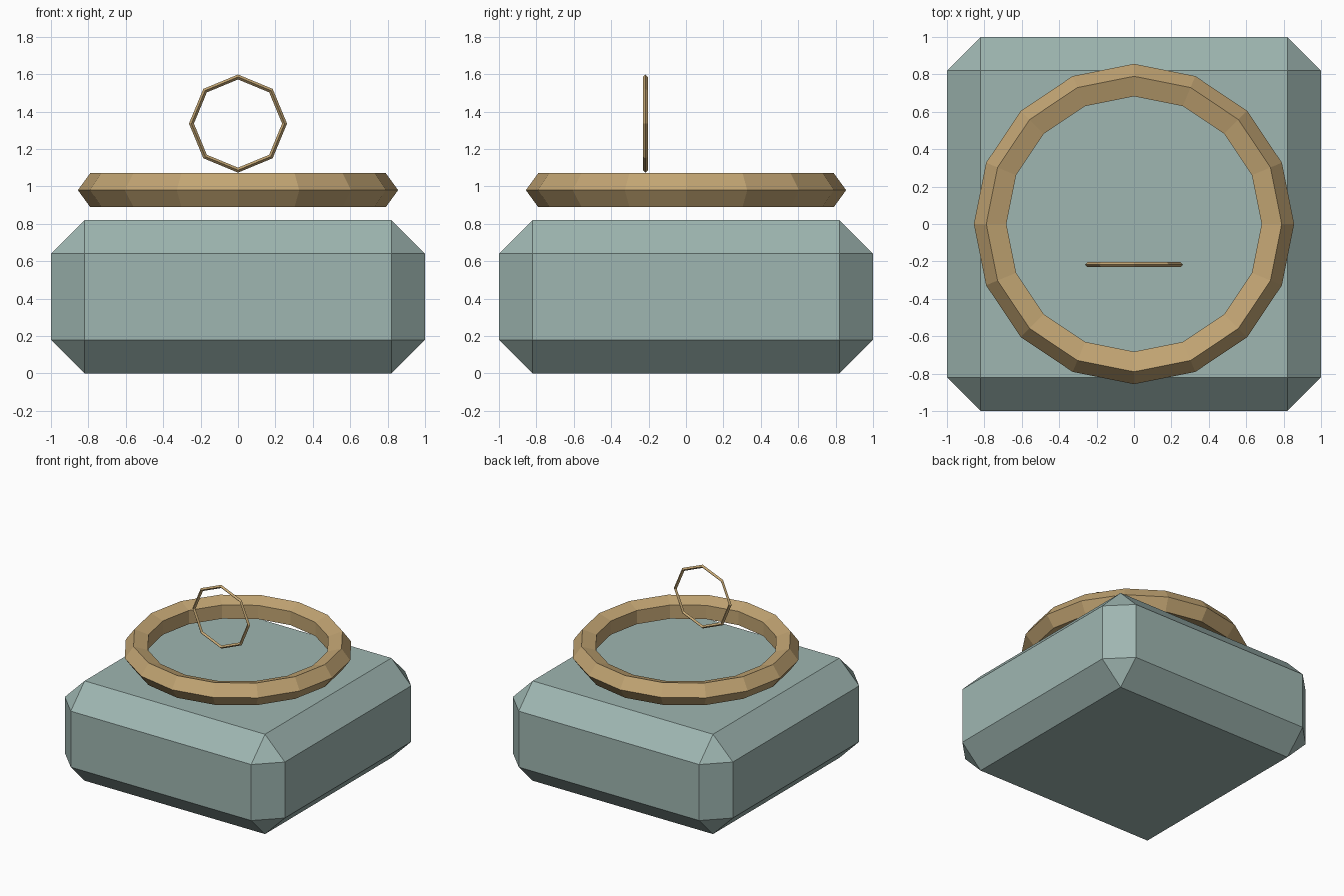
import bpy
import math

if "Cube" in bpy.data.objects:
    bpy.data.objects.remove(bpy.data.objects["Cube"])


def material(name, rgb):
    mat = bpy.data.materials.new(name)
    mat.diffuse_color = (*rgb, 1.0)
    mat.use_nodes = True
    mat.node_tree.nodes["Principled BSDF"].inputs["Base Color"].default_value = mat.diffuse_color
    return mat


def torus(name, mat, major, minor, sides, profile, location, rotation=(0, 0, 0)):
    bpy.ops.mesh.primitive_torus_add(
        major_radius=major, minor_radius=minor,
        major_segments=sides, minor_segments=profile,
        location=location, rotation=rotation)
    obj = bpy.context.object
    obj.name = name
    obj.data.materials.append(mat)
    bpy.ops.object.shade_flat()
    return obj


sage = material("sage_green", (0.345, 0.468, 0.440))
brass = material("brass", (0.54, 0.375, 0.172))

# Chamfered block
HEIGHT = 0.82
bpy.ops.mesh.primitive_cube_add(size=1, location=(0, 0, HEIGHT / 2))
block = bpy.context.object
block.name = "block"
block.scale = (2, 2, HEIGHT)
bpy.ops.object.transform_apply(location=False, rotation=False, scale=True)
block.data.materials.append(sage)
chamfer = block.modifiers.new("chamfer", 'BEVEL')
chamfer.width = 0.18
chamfer.segments = 1
chamfer.limit_method = 'NONE'

# Large flat-lying ring floating over the block
torus("large_ring", brass, 0.76, 0.096, 16, 5, (0, 0, 0.98))

# Thin upright ring
torus("small_ring", brass, 0.249, 0.0132, 8, 4, (0, -0.217, 1.336),
      (math.pi / 2, 0, 0))
